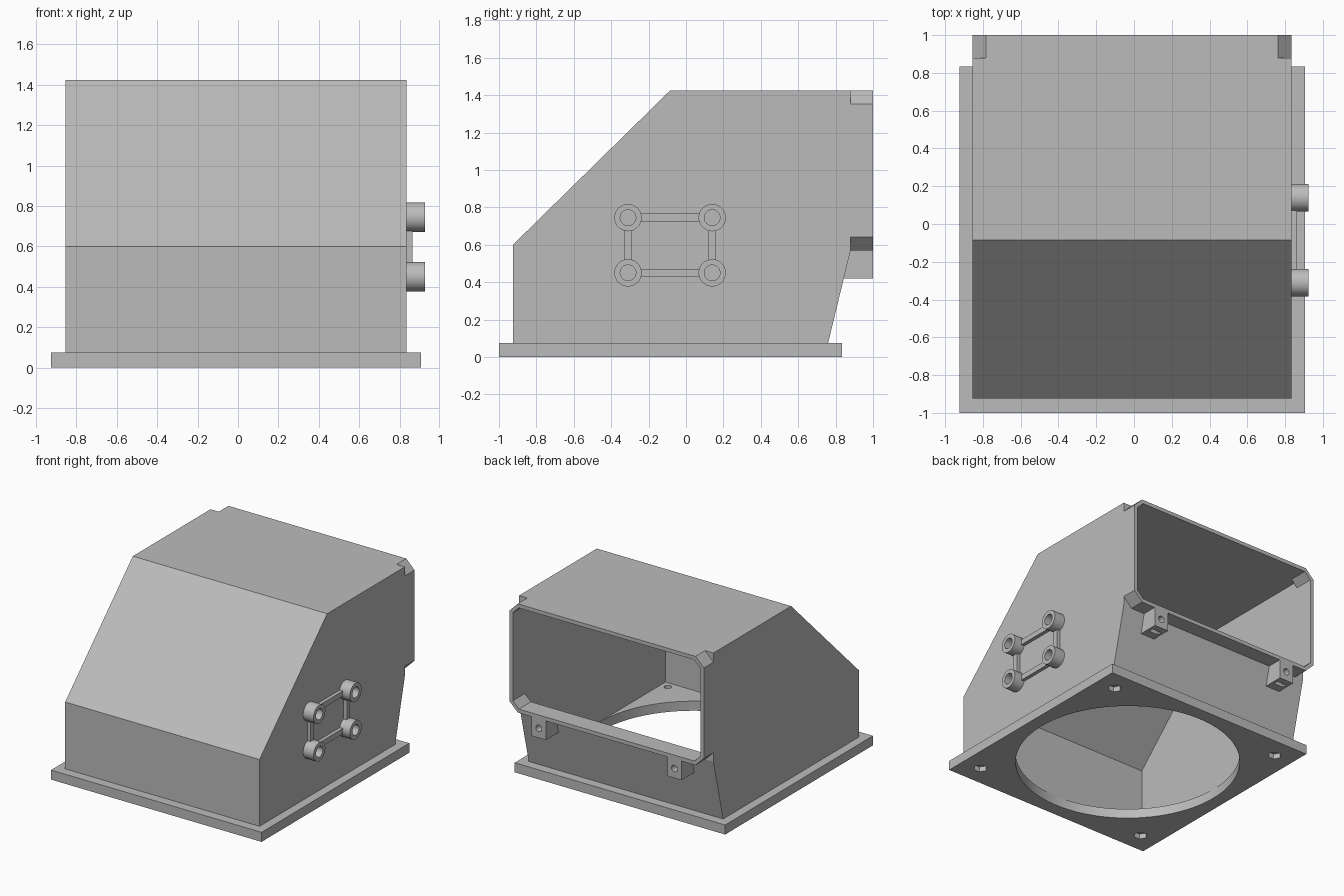
import bpy, bmesh, math
from mathutils import Vector

cube = bpy.data.objects.get("Cube")
if cube:
    bpy.data.objects.remove(cube, do_unlink=True)

grey = bpy.data.materials.new("plain grey")
grey.use_nodes = True
COLOUR = (0.5, 0.5, 0.5, 1)
grey.diffuse_color = COLOUR
grey.node_tree.nodes["Principled BSDF"].inputs["Base Color"].default_value = COLOUR

# Main measures
LEFT, RIGHT, MID = 0.835, -0.855, -0.01
WALL, TOP, SILL, PLATE = 0.03, 1.425, 0.57, 0.075
PLATE_Y = -0.083


def prism(name, axis, outline, lo, hi):
    """Extrude a 2D outline along x (y, z), y (x, z) or z (x, y)."""
    def place(a, b):
        return {"x": (lo, a, b), "y": (a, lo, b), "z": (a, b, lo)}[axis]
    bm = bmesh.new()
    face = bm.faces.new([bm.verts.new(place(a, b)) for a, b in outline])
    extruded = bmesh.ops.extrude_face_region(bm, geom=[face])
    shift = Vector([hi - lo if axis == k else 0 for k in "xyz"])
    moved = [v for v in extruded["geom"] if isinstance(v, bmesh.types.BMVert)]
    bmesh.ops.translate(bm, verts=moved, vec=shift)
    bmesh.ops.recalc_face_normals(bm, faces=bm.faces)
    mesh = bpy.data.meshes.new(name)
    bm.to_mesh(mesh)
    bm.free()
    mesh.materials.append(grey)
    obj = bpy.data.objects.new(name, mesh)
    bpy.context.collection.objects.link(obj)
    return obj


def rect(a0, a1, b0, b1):
    return [(a0, b0), (a1, b0), (a1, b1), (a0, b1)]


def ring(a, b, r, sides):
    turn = 2 * math.pi / sides
    return [(a + r * math.cos(i * turn), b + r * math.sin(i * turn)) for i in range(sides)]


def activate(obj):
    bpy.ops.object.select_all(action="DESELECT")
    obj.select_set(True)
    bpy.context.view_layer.objects.active = obj


def cut(obj, cutter):
    activate(obj)
    mod = obj.modifiers.new("cut", "BOOLEAN")
    mod.operation, mod.solver, mod.object = "DIFFERENCE", "EXACT", cutter
    bpy.ops.object.modifier_apply(modifier=mod.name)
    bpy.data.objects.remove(cutter, do_unlink=True)


def smooth(obj):
    activate(obj)
    bpy.ops.object.shade_smooth_by_angle(angle=math.radians(30))


# Hood shell: sloped front, leaning lower back, overhanging rear frame
hood = prism("hood", "x", [(-0.925, PLATE), (-0.925, 0.6), (-0.085, TOP), (1, TOP),
                           (1, SILL), (0.88, SILL), (0.76, PLATE)], RIGHT, LEFT)
cavity = [(-0.895, 0), (-0.895, 0.587), (-0.073, TOP - WALL), (0.85, TOP - WALL),
          (0.85, SILL + WALL), (0.73, PLATE), (0.73, 0)]
cut(hood, prism("cavity", "x", cavity, RIGHT + WALL, LEFT - WALL))

# Rear opening with clipped inner corners
x0, x1, z0, z1, c = RIGHT + WALL, LEFT - WALL, SILL + WALL, TOP - WALL, 0.052
opening = [(x0 + c, z0), (x1 - c, z0), (x1, z0 + c), (x1, z1 - c),
           (x1 - c, z1), (x0 + c, z1), (x0, z1 - c), (x0, z0 + c)]
cut(hood, prism("opening", "y", opening, 0.8, 1.1))

# Clipped outer corners of the rear frame
for x, sx in ((LEFT, 1), (RIGHT, -1)):
    for z, sz in ((TOP, 1), (SILL, -1)):
        clip = 0.072
        corner = [(x - sx * (clip + 0.02), z + sz * 0.02),
                  (x + sx * 0.02, z + sz * 0.02),
                  (x + sx * 0.02, z - sz * (clip + 0.02))]
        cut(hood, prism("clip", "y", corner, 0.88, 1.1))

# Base plate with round hole and four hexagonal nut pockets
plate = prism("base_plate", "z", rect(-0.925, 0.905, -1, 0.835), 0, PLATE)
cut(plate, prism("round_hole", "z", ring(MID, PLATE_Y, 0.81, 128), -0.1, 0.2))
for sx in (-1, 1):
    for sy in (-1, 1):
        px, py = MID + sx * 0.755, PLATE_Y + sy * 0.755
        cut(plate, prism("nut_pocket", "z", ring(px, py, 0.05, 6), -0.1, 0.04))
        cut(plate, prism("screw_hole", "z", ring(px, py, 0.027, 24), -0.1, 0.2))
smooth(plate)

# Mounting lugs under the rear frame, each with a screw hole and a nut slot
for side, x in (("left", MID + 0.59), ("right", MID - 0.59)):
    lug = prism(side + "_lug", "x", [(0.843, 0.42), (1, 0.42), (1, SILL + 0.005), (0.875, SILL + 0.005)],
                x - 0.062, x + 0.062)
    cut(lug, prism("lug_hole", "y", ring(x, 0.495, 0.026, 24), 0.89, 1.1))
    cut(lug, prism("nut_slot", "z", rect(x - 0.042, x + 0.042, 0.91, 0.945), 0.3, 0.54))
    smooth(lug)

# Side bracket: four round bosses joined by four bars
ys, zs = (-0.31, 0.14), (0.45, 0.745)
for y, end in zip(ys, ("front", "rear")):
    for z, level in zip(zs, ("lower", "upper")):
        boss = prism(f"{end}_{level}_boss", "x", ring(y, z, 0.073, 48), LEFT - 0.005, 0.925)
        cut(boss, prism("boss_hole", "x", ring(y, z, 0.042, 32), LEFT + 0.002, 1.1))
        smooth(boss)
gap, half = 0.068, 0.021
for y, end in zip(ys, ("front", "rear")):
    prism(end + "_bar", "x", rect(y - half, y + half, zs[0] + gap, zs[1] - gap), LEFT - 0.005, 0.863)
for z, level in zip(zs, ("lower", "upper")):
    prism(level + "_bar", "x", rect(ys[0] + gap, ys[1] - gap, z - half, z + half), LEFT - 0.005, 0.863)
